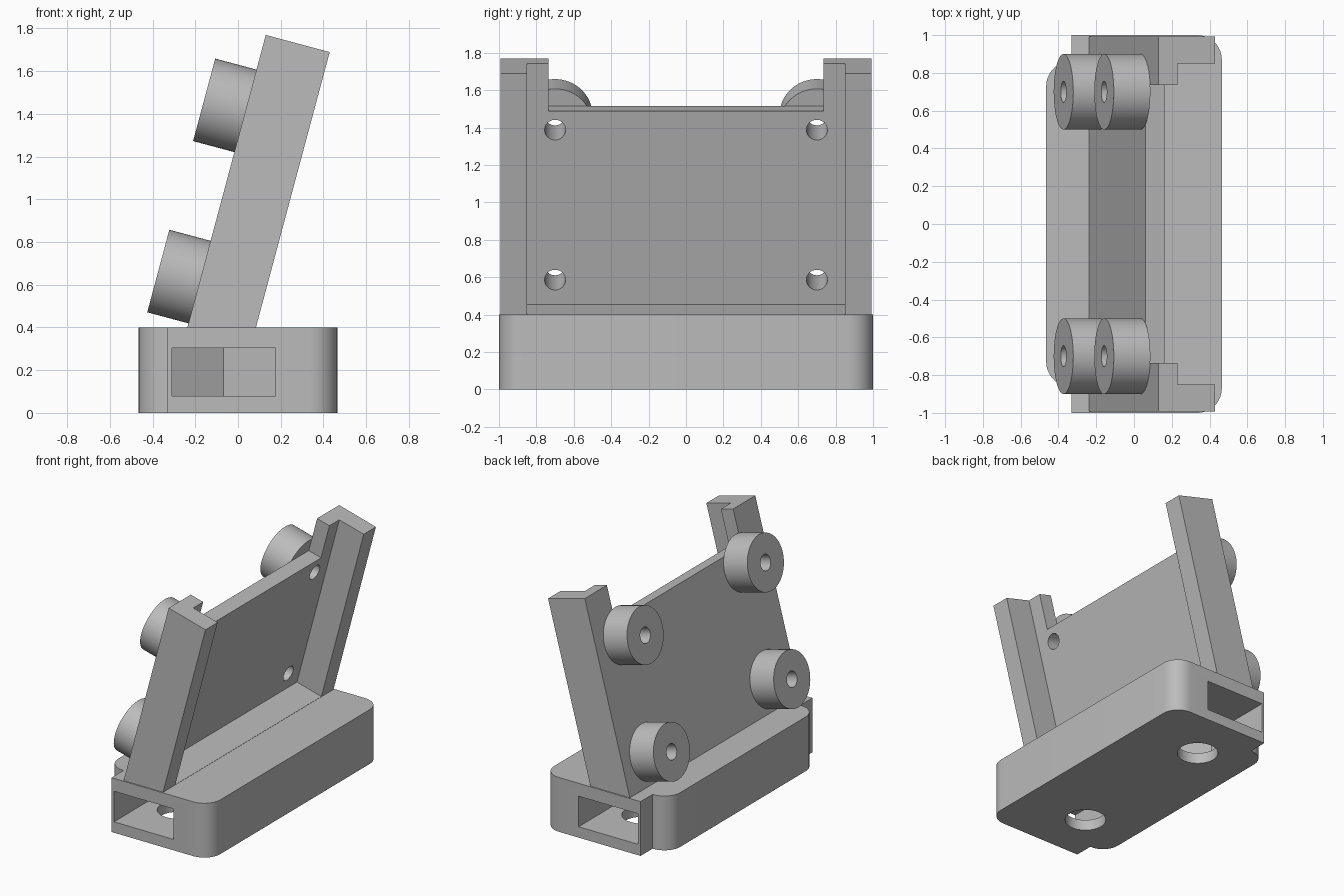
import bpy, bmesh, math
from mathutils import Matrix, Vector

cube = bpy.data.objects.get("Cube")
if cube:
    bpy.data.objects.remove(cube, do_unlink=True)

grey = bpy.data.materials.new("plain grey")
grey.use_nodes = True
COLOUR = (0.5, 0.5, 0.5, 1)
grey.diffuse_color = COLOUR
grey.node_tree.nodes["Principled BSDF"].inputs["Base Color"].default_value = COLOUR

# Frame of the leaning holder: x = forward, y = sideways, z = up along the slope
TILT = Matrix.Translation((-0.237, 0, 0.4)) @ Matrix.Rotation(math.radians(15), 4, 'Y')
LEVEL = Matrix.Identity(4)


def prism(name, outline, low, high, matrix=LEVEL):
    """Extrude an xy outline from low to high along local z."""
    bm = bmesh.new()
    face = bm.faces.new([bm.verts.new((x, y, low)) for x, y in outline])
    grown = bmesh.ops.extrude_face_region(bm, geom=[face])["geom"]
    bmesh.ops.translate(bm, vec=(0, 0, high - low),
                        verts=[v for v in grown if isinstance(v, bmesh.types.BMVert)])
    bmesh.ops.recalc_face_normals(bm, faces=bm.faces)
    bm.transform(matrix)
    mesh = bpy.data.meshes.new(name)
    bm.to_mesh(mesh)
    bm.free()
    mesh.materials.append(grey)
    obj = bpy.data.objects.new(name, mesh)
    bpy.context.collection.objects.link(obj)
    return obj


def arc(cx, cy, r, start, end, steps):
    angles = [math.radians(start + (end - start) * i / steps) for i in range(steps + 1)]
    return [(cx + r * math.cos(a), cy + r * math.sin(a)) for a in angles]


def circle(r, sides=64):
    return arc(0, 0, r, 0, 360, sides)[:-1]


def box(x0, x1, y0, y1):
    return [(x0, y0), (x1, y0), (x1, y1), (x0, y1)]


def mirrored(half):
    return half + [(x, -y) for x, y in reversed(half)]


def cut(obj, cutters):
    for c in cutters:
        c.hide_render = True
        mod = obj.modifiers.new("cut", 'BOOLEAN')
        mod.operation, mod.solver, mod.object = 'DIFFERENCE', 'EXACT', c
    bpy.ops.object.select_all(action='DESELECT')
    bpy.context.view_layer.objects.active = obj
    obj.select_set(True)
    for mod in list(obj.modifiers):
        bpy.ops.object.modifier_apply(modifier=mod.name)
    for c in cutters:
        bpy.data.objects.remove(c, do_unlink=True)
    bpy.ops.object.shade_smooth_by_angle(angle=math.radians(30))


# Base with rounded corners and a narrower rear strip
R = 0.13
half = arc(0.335, 0.87, R, 0, 90, 12) + [(-0.33, 1), (-0.33, 0.86)] \
    + arc(-0.335, 0.73, R, 90, 180, 12)
base = prism("base", mirrored(half), 0, 0.4)

# Pointed side pockets with a round hole in the floor of each
pocket = [(-0.31, 1.1), (0.175, 1.1), (0.175, 0.46), (-0.0675, 0.32), (-0.31, 0.46)]
cutters = []
for side in (1, -1):
    cutters.append(prism("pocket_cutter", [(x, side * y) for x, y in pocket], 0.08, 0.305))
    spot = Matrix.Translation((-0.0675, side * 0.6, 0))
    cutters.append(prism("floor_hole_cutter", circle(0.14), -0.1, 0.2, spot))
cut(base, cutters)

# Leaning holder: back panel and two side rails in one channel section
THICK, DEPTH, WIDE, INNER = 0.104, 0.31, 0.992, 0.85
channel = mirrored([(0, WIDE), (DEPTH, WIDE), (DEPTH, INNER), (THICK, INNER)])
holder = prism("holder", channel, 0, 1.418, TILT)

# Spacers on the back, with holes running through the panel
POSTS = [(side * 0.7, up) for side in (1, -1) for up in (0.22, 1.05)]


def along_back(y, up):
    return TILT @ Matrix.Translation((0, y, up)) @ Matrix.Rotation(math.pi / 2, 4, 'Y')


cutters = [prism("notch_cutter", box(-0.1, 0.25, -0.735, 0.735), 1.154, 1.6, TILT)]
for y, up in POSTS:
    cutters.append(prism("bolt_cutter", circle(0.056, 40), -0.1, 0.2, along_back(y, up)))
cut(holder, cutters)

for i, (y, up) in enumerate(POSTS):
    place = along_back(y, up)
    spacer = prism(f"spacer_{i + 1}", circle(0.2), -0.2, 0, place)
    cut(spacer, [prism("bore_cutter", circle(0.056, 40), -0.3, 0.1, place)])

# Sloping floor of the holder
prism("holder_floor", box(THICK, DEPTH, -INNER, INNER), 0, 0.085, TILT)
